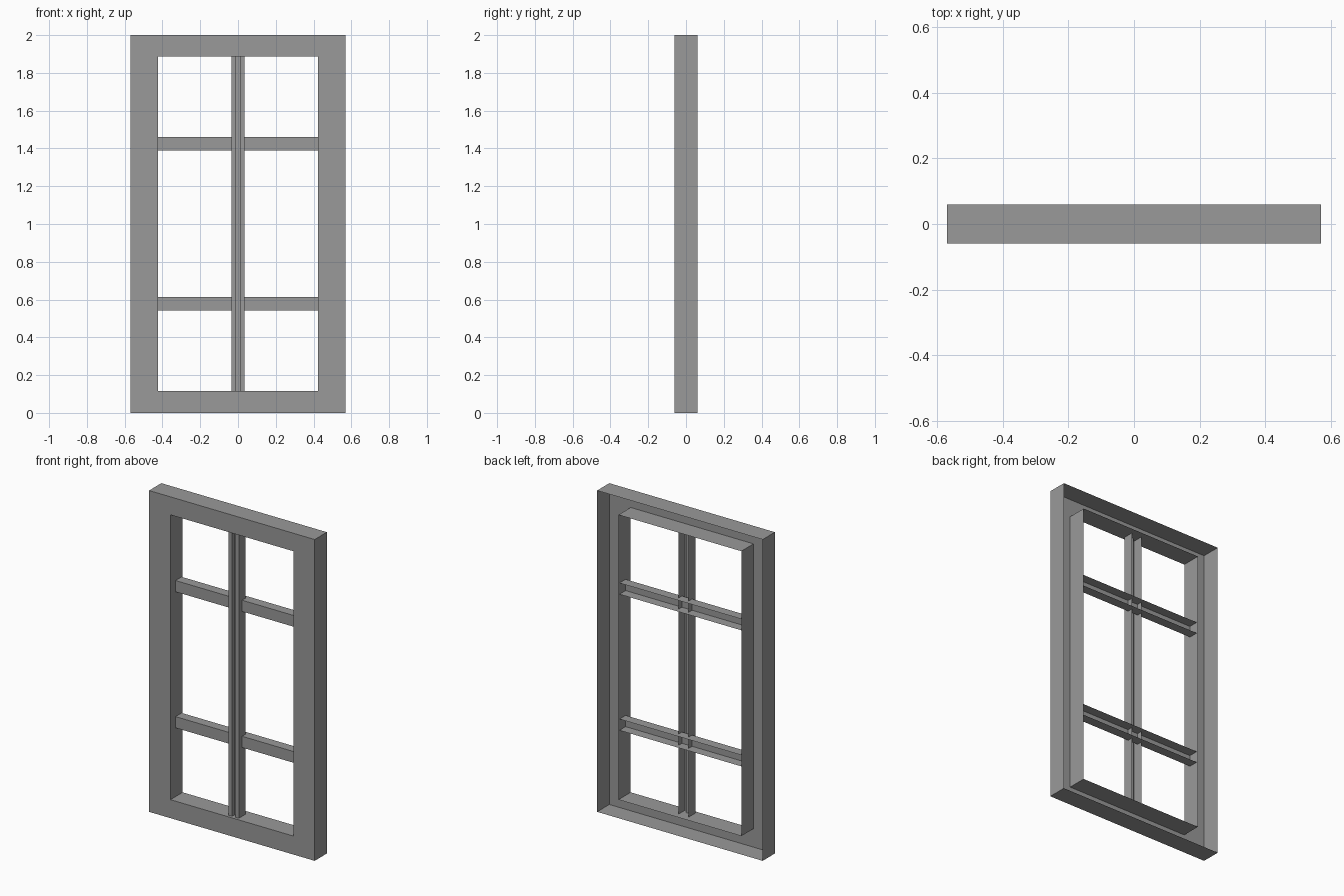
import bpy, bmesh

if "Cube" in bpy.data.objects:
    bpy.data.objects.remove(bpy.data.objects["Cube"])

FRONT, BACK = -0.06, 0.06
OUT_X, IN_X = 0.57, 0.423
IN_Z0, IN_Z1 = 0.115, 1.888

# Dark grey paint shared by all parts
paint = bpy.data.materials.new("dark_grey_paint")
paint.diffuse_color = (0.32, 0.32, 0.32, 1)
paint.use_nodes = True
paint.node_tree.nodes["Principled BSDF"].inputs["Base Color"].default_value = paint.diffuse_color


def finish(name, bm):
    me = bpy.data.meshes.new(name)
    bm.to_mesh(me)
    bm.free()
    me.materials.append(paint)
    ob = bpy.data.objects.new(name, me)
    bpy.context.collection.objects.link(ob)
    return ob


def sweep(name, profile, offset):
    """Extrude an open profile along an offset vector (open-backed strip)."""
    bm = bmesh.new()
    a = [bm.verts.new(p) for p in profile]
    b = [bm.verts.new([c + d for c, d in zip(p, offset)]) for p in profile]
    for i in range(len(a) - 1):
        bm.faces.new((a[i], a[i + 1], b[i + 1], b[i]))
    return finish(name, bm)


def rect(bm, x, z0, z1, y):
    return [bm.verts.new(p) for p in ((-x, y, z0), (x, y, z0), (x, y, z1), (-x, y, z1))]


# Outer frame: front face, outer rim and inner reveal, open at the back
bm = bmesh.new()
loops = [rect(bm, OUT_X, 0, 2, BACK), rect(bm, OUT_X, 0, 2, FRONT),
         rect(bm, IN_X, IN_Z0, IN_Z1, FRONT), rect(bm, IN_X, IN_Z0, IN_Z1, BACK)]
for a, b in zip(loops, loops[1:]):
    for i in range(4):
        j = (i + 1) % 4
        bm.faces.new((a[i], b[i], b[j], a[j])[::-1])
finish("window_frame", bm)

# Horizontal glazing bars: open-backed channels
for name, z0, z1 in (("lower_bar", 0.543, 0.613), ("upper_bar", 1.39, 1.46)):
    y0, y1 = -0.01, 0.05
    sweep(name, [(-IN_X, y1, z1), (-IN_X, y0, z1), (-IN_X, y0, z0), (-IN_X, y1, z0)],
          (2 * IN_X, 0, 0))

# Centre mullion: open-backed channel with a shallow groove down the front
half = [(-0.035, 0.025), (-0.035, -0.042), (-0.011, -0.042), (-0.011, -0.018)]
outline = half + [(-x, y) for x, y in reversed(half)]
sweep("centre_mullion", [(x, y, IN_Z0) for x, y in outline], (0, 0, IN_Z1 - IN_Z0))
